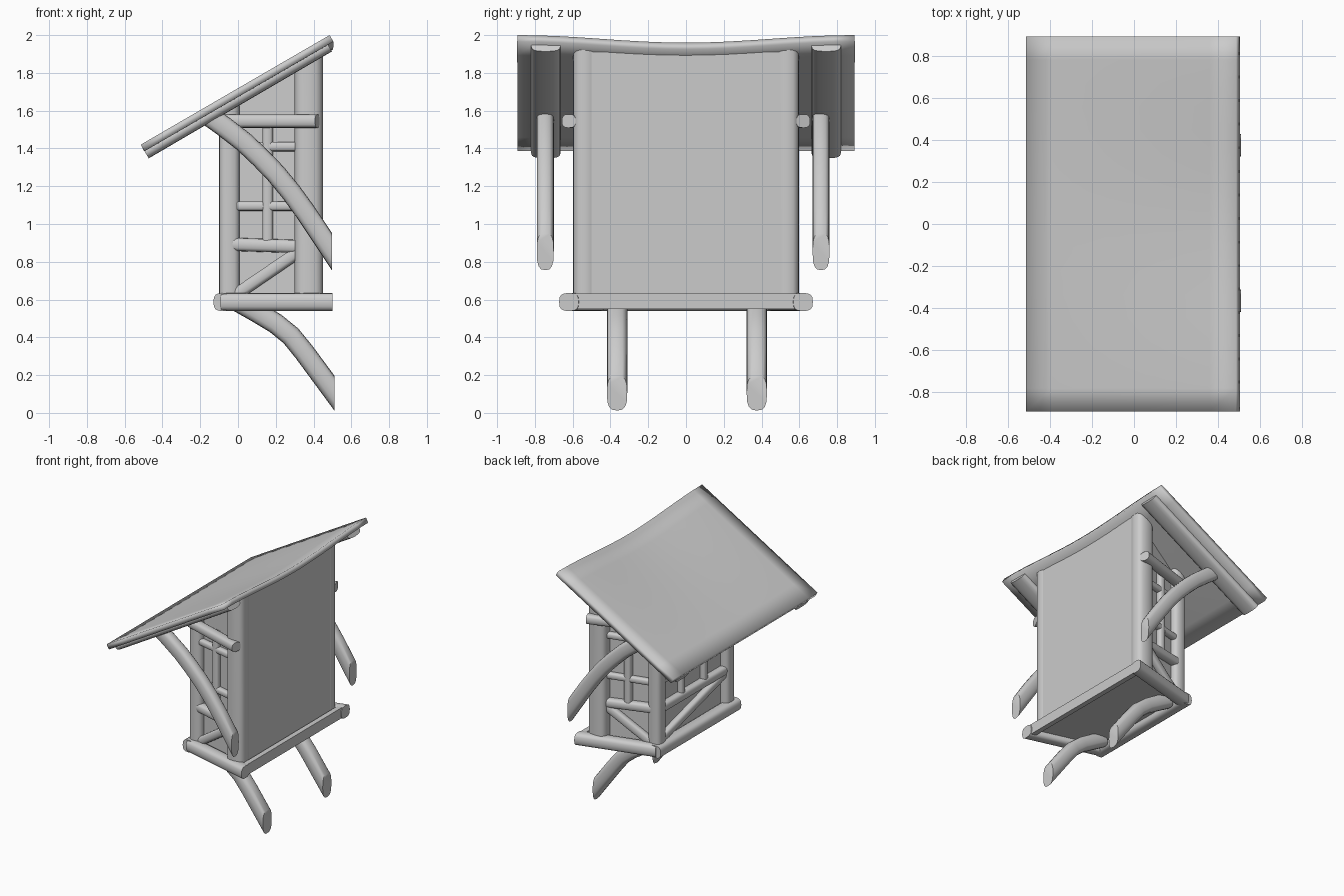
import bpy, bmesh, math
from mathutils import Vector

if "Cube" in bpy.data.objects:
    bpy.data.objects.remove(bpy.data.objects["Cube"])

SLOPE = 0.58  # roof rise per unit x


def roof_z(x):
    return 2.0 - (0.485 - x) * SLOPE


def finish(name, bm, angle=40):
    bmesh.ops.recalc_face_normals(bm, faces=bm.faces)
    me = bpy.data.meshes.new(name)
    bm.to_mesh(me)
    bm.free()
    ob = bpy.data.objects.new(name, me)
    bpy.context.collection.objects.link(ob)
    bpy.ops.object.select_all(action='DESELECT')
    ob.select_set(True)
    bpy.context.view_layer.objects.active = ob
    bpy.ops.object.shade_smooth_by_angle(angle=math.radians(angle))
    return ob


def beam(name, pts, a, b, start_cut=None, end_cut=None, n=16, power=0.7):
    """Sweep a rounded section (half sizes a, b) along pts; cuts are (point, normal)."""
    pts = [Vector(p) for p in pts]
    bm = bmesh.new()
    rings = []
    for i, p in enumerate(pts):
        t = (pts[min(i + 1, len(pts) - 1)] - pts[max(i - 1, 0)]).normalized()
        u = Vector((0, 0, 1)).cross(t)
        u = u.normalized() if u.length > 0.05 else Vector((1, 0, 0))
        v = t.cross(u)
        cut = start_cut if i == 0 else end_cut if i == len(pts) - 1 else None
        ring = []
        for k in range(n):
            c, s = math.cos(2 * math.pi * k / n), math.sin(2 * math.pi * k / n)
            q = p + u * a * math.copysign(abs(c) ** power, c) + v * b * math.copysign(abs(s) ** power, s)
            if cut:
                o, nn = Vector(cut[0]), Vector(cut[1])
                q += t * ((o - q).dot(nn) / t.dot(nn))
            ring.append(bm.verts.new(q))
        rings.append(ring)
    for r0, r1 in zip(rings, rings[1:]):
        for k in range(n):
            bm.faces.new((r0[k], r0[(k + 1) % n], r1[(k + 1) % n], r1[k]))
    bm.faces.new(rings[0])
    bm.faces.new(rings[-1])
    return finish(name, bm)


def prism(name, plan, z0, top):
    bm = bmesh.new()
    lo = [bm.verts.new((x, y, z0)) for x, y in plan]
    hi = [bm.verts.new((x, y, top(x))) for x, y in plan]
    n = len(plan)
    bm.faces.new(lo)
    bm.faces.new(hi)
    for i in range(n):
        bm.faces.new((lo[i], lo[(i + 1) % n], hi[(i + 1) % n], hi[i]))
    return finish(name, bm, 20)


# sagging roof slab
bm = bmesh.new()
bmesh.ops.create_grid(bm, x_segments=8, y_segments=16, size=1)
for v in bm.verts:
    x, y = -0.015 + v.co.x * 0.5, v.co.y * 0.893
    high = (v.co.x + 1) / 2
    v.co = (x, y, roof_z(x) - 0.04 * high * (0.5 + 0.5 * math.cos(math.pi * v.co.y)))
roof = finish("roof", bm)
for f in roof.data.polygons:
    if f.normal.z < 0:
        roof.data.flip_normals()
    break
solid = roof.modifiers.new("thickness", 'SOLIDIFY')
solid.thickness = 0.04
solid.offset = -1

# wall core and floor, trapezoid in plan
half = [(-0.04, 0.42), (0.375, 0.525), (0.445, 0.55)]
plan = half + [(x, -y) for x, y in reversed(half)]
prism("wall_panels", plan, 0.6, lambda x: roof_z(x) - 0.065)
prism("floor", [(-0.08, 0.47), (0.47, 0.61), (0.47, -0.61), (-0.08, -0.47)], 0.585, lambda x: 0.61)
prism("back_plank", [(0.455, 0.6), (0.495, 0.6), (0.495, -0.6), (0.455, -0.6)], 0.55, lambda x: 0.632)

FLAT = (1, 0, 0)
ROOF_N = (-SLOPE, 0, 1)
roof_cut = ((0, 0, roof_z(0) - 0.055), ROOF_N)

# front sill and upper front rail
beam("front_sill", [(-0.08, -0.5, 0.587), (-0.08, 0.5, 0.587)], 0.05, 0.048)
beam("front_top_rail", [(-0.06, -0.47, 1.545), (-0.06, 0.47, 1.545)], 0.035, 0.035)

for s, tag in ((-1, "near"), (1, "far")):
    def side(x, z, out=0.0):
        return (x, s * (0.45 + 0.24 * x + out), z)

    # posts and sill
    beam("front_post_" + tag, [(-0.045, s * 0.425, 0.6), (-0.045, s * 0.425, 1.6)],
         0.055, 0.055, end_cut=roof_cut)
    beam("back_post_" + tag, [(0.375, s * 0.535, 0.6), (0.375, s * 0.535, 1.8)],
         0.075, 0.063, end_cut=roof_cut)
    beam("side_sill_" + tag, [(-0.08, s * 0.465, 0.587), (0.5, s * 0.62, 0.587)],
         0.05, 0.048, end_cut=((0.5, 0, 0), FLAT))
    # side window lattice
    beam("side_top_rail_" + tag, [side(-0.08, 1.545, 0.03), side(0.42, 1.545, 0.07)], 0.038, 0.036)
    beam("side_upper_bar_" + tag, [side(0, 1.41), side(0.34, 1.41)], 0.025, 0.025)
    beam("side_lower_bar_" + tag, [side(0, 1.095), side(0.34, 1.095)], 0.025, 0.025)
    beam("side_mid_rail_" + tag, [side(-0.02, 0.892), side(0.34, 0.88)], 0.035, 0.035)
    beam("side_mullion_" + tag, [side(0.157, 0.89), side(0.157, 1.55)], 0.028, 0.028)
    beam("side_diagonal_" + tag, [side(-0.02, 0.62), side(0.34, 0.865)], 0.03, 0.033)
    # rafter under the overhang
    beam("rafter_" + tag, [(-0.49, s * 0.742, 1.377), (0.48, s * 0.742, 1.943)], 0.078, 0.034)
    # curved roof brace
    y = -0.745 if s < 0 else 0.715
    path = [(-0.15, 1.57), (-0.08, 1.52), (0.03, 1.435), (0.12, 1.35), (0.2, 1.267),
            (0.28, 1.17), (0.36, 1.06), (0.5, 0.85)]
    beam("roof_brace_" + tag, [(x, y, z) for x, z in path], 0.045, 0.055,
         end_cut=((0.497, 0, 0), FLAT))
    # curved lower bracket
    y = -0.365 if s < 0 else 0.375
    path = [(0.0, 0.59), (0.1, 0.533), (0.2, 0.473), (0.28, 0.408), (0.35, 0.322), (0.51, 0.105)]
    beam("lower_bracket_" + tag, [(x, y, z) for x, z in path], 0.054, 0.055,
         end_cut=((0.51, 0, 0), FLAT))
    # front window mullions
    beam("front_mullion_" + tag, [(-0.055, s * 0.14, 0.89), (-0.055, s * 0.14, 1.55)], 0.027, 0.027)

# front window bars and diagonal
for nm, z, r in (("front_mid_rail", 0.885, 0.035), ("front_lower_bar", 1.095, 0.025),
                 ("front_upper_bar", 1.41, 0.025)):
    beam(nm, [(-0.055, -0.42, z), (-0.055, 0.42, z)], r, r)
beam("front_diagonal", [(-0.055, 0.4, 0.64), (-0.055, -0.4, 0.86)], 0.03, 0.033)
